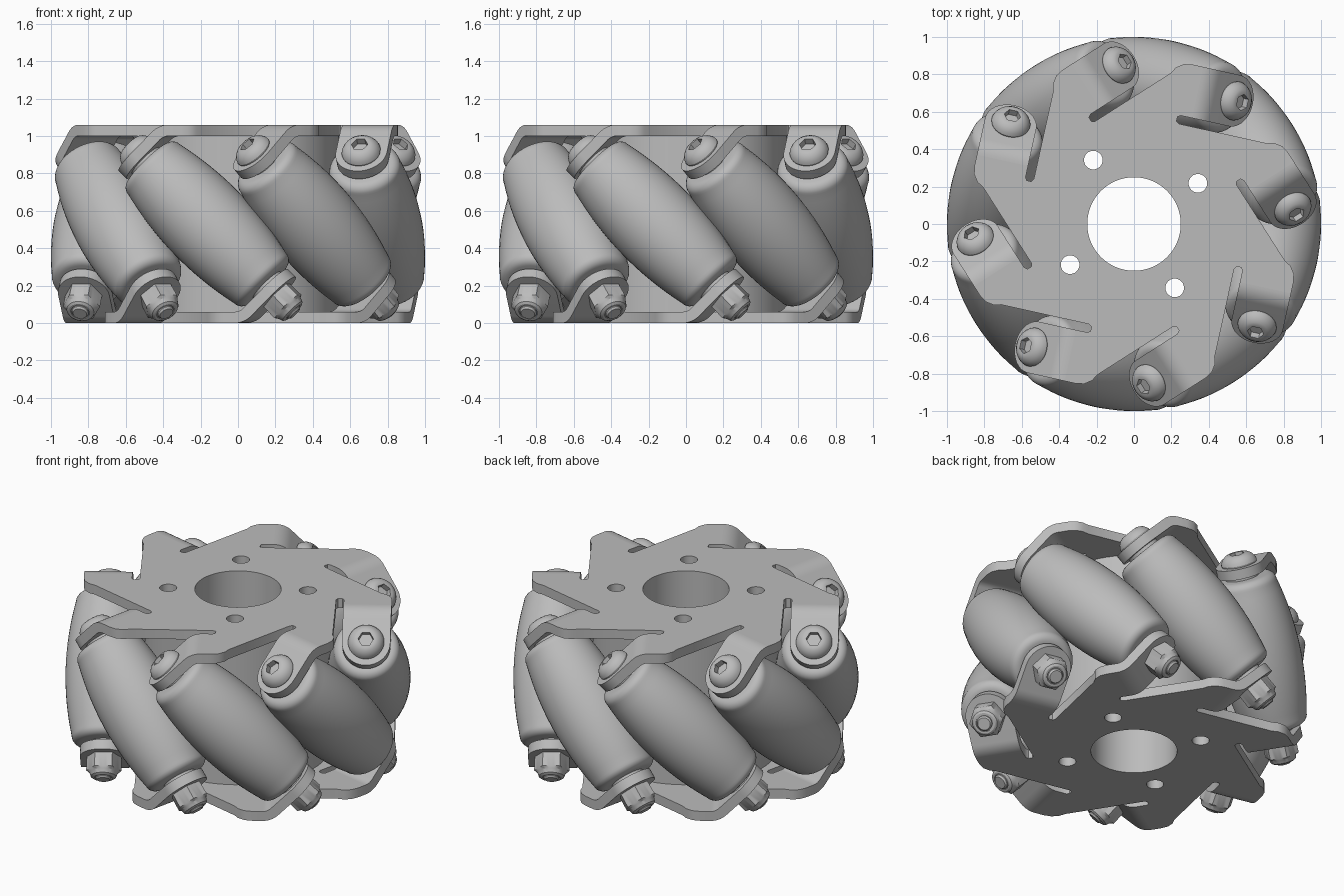
import bpy, bmesh
from math import sin, cos, pi, radians
from mathutils import Matrix

if "Cube" in bpy.data.objects:
    bpy.data.objects.remove(bpy.data.objects["Cube"])

COUNT = 8
STEP = 2 * pi / COUNT
START = radians(257.5)
MID = 0.53            # half height of the wheel
AXIS_R = 0.76         # distance of roller axis from wheel centre
THICK = 0.03          # half thickness of the plates
TAB_W = 0.14          # half width of the bent tabs
BEND_V, BEND_R = 0.18, 0.1
AXIS = Matrix.Translation((AXIS_R, 0, MID)) @ Matrix.Rotation(pi / 4, 4, 'X')

metal = bpy.data.materials.new("plain_grey")
metal.use_nodes = True
grey = (0.5, 0.5, 0.5, 1)
metal.diffuse_color = grey
metal.node_tree.nodes["Principled BSDF"].inputs["Base Color"].default_value = grey


def finish(mesh):
    mesh.materials.clear()
    mesh.materials.append(metal)
    for poly in mesh.polygons:
        poly.use_smooth = True
    mesh.set_sharp_from_angle(angle=radians(32))
    return mesh


def bm_to_mesh(bm, name):
    bmesh.ops.recalc_face_normals(bm, faces=bm.faces)
    mesh = bpy.data.meshes.new(name)
    bm.to_mesh(mesh)
    bm.free()
    return finish(mesh)


def place(name, mesh, matrix):
    obj = bpy.data.objects.new(name, mesh)
    obj.matrix_world = matrix
    bpy.context.collection.objects.link(obj)


def lathe(name, profile, steps=36):
    """Revolve (radius, t, is_hex) rings around the roller axis."""
    bm = bmesh.new()
    rings = []
    for r, t, is_hex in profile:
        ring = []
        for i in range(steps):
            a = 2 * pi * i / steps
            k = cos(pi / 6) / cos(a % (pi / 3) - pi / 6) if is_hex else 1
            ring.append(bm.verts.new(AXIS @ Matrix.Rotation(a, 4, 'Z')
                                     @ Matrix.Translation((r * k, 0, t)).translation))
        rings.append(ring)
    for a, b in zip(rings, rings[1:]):
        for i in range(steps):
            j = (i + 1) % steps
            bm.faces.new((a[i], a[j], b[j], b[i]))
    bm.faces.new(rings[0])
    bm.faces.new(rings[-1])
    return bm_to_mesh(bm, name)


def circle(radius, cx=0, cy=0, steps=64):
    return [(cx + radius * cos(2 * pi * i / steps),
             cy + radius * sin(2 * pi * i / steps)) for i in range(steps)]


def flat_shape(name, loops, half, z):
    """Extruded flat outline; inner loops become holes."""
    curve = bpy.data.curves.new(name, 'CURVE')
    curve.dimensions = '2D'
    curve.fill_mode = 'BOTH'
    curve.extrude = half
    for loop in loops:
        spline = curve.splines.new('POLY')
        spline.points.add(len(loop) - 1)
        for p, (x, y) in zip(spline.points, loop):
            p.co = (x, y, 0, 1)
        spline.use_cyclic_u = True
    temp = bpy.data.objects.new(name, curve)
    bpy.context.collection.objects.link(temp)
    graph = bpy.context.evaluated_depsgraph_get()
    mesh = bpy.data.meshes.new_from_object(temp.evaluated_get(graph))
    bpy.data.objects.remove(temp)
    bm = bmesh.new()
    bm.from_mesh(mesh)
    bmesh.ops.remove_doubles(bm, verts=bm.verts, dist=0.0002)
    bmesh.ops.translate(bm, verts=bm.verts, vec=(0, 0, z))
    return bm_to_mesh(bm, name)


def bent_tab():
    """Strip that leaves the plate, bends 45 degrees and ends in a round."""
    stations = []                       # v, z, normal angle, half width
    for i in range(9):
        a = pi / 4 * i / 8
        stations.append((BEND_V + BEND_R * sin(a),
                         2 * MID - THICK - BEND_R + BEND_R * cos(a), a, TAB_W))
    v0, z0 = stations[-1][:2]
    straight = 0.156
    for i in range(13):
        a = radians(88) * i / 12
        d = (straight + TAB_W * sin(a)) * cos(pi / 4)
        stations.append((v0 + d, z0 - d, pi / 4, TAB_W * cos(a)))
    bm = bmesh.new()
    rings = []
    for v, z, a, w in stations:
        rings.append([bm.verts.new((AXIS_R + su * w, -(v + sn * THICK * sin(a)),
                                    z + sn * THICK * cos(a)))
                      for su, sn in ((-1, -1), (1, -1), (1, 1), (-1, 1))])
    for a, b in zip(rings, rings[1:]):
        for i in range(4):
            j = (i + 1) % 4
            bm.faces.new((a[i], a[j], b[j], b[i]))
    bm.faces.new(rings[0])
    bm.faces.new(rings[-1])
    return bm_to_mesh(bm, "bent_tab")


# Plate outline: one arm with its slot, repeated around the centre
inner, outer = AXIS_R - TAB_W, AXIS_R + TAB_W
arm = [(0.575, 0.6), (0.575, 0.12), (0.585, 0.103), (0.61, 0.103), (inner, 0.12),
       (inner, BEND_V), (outer, BEND_V), (outer, 0.12), (0.892, 0.075), (0.865, 0.037)]
outline = []
for k in range(COUNT):
    c, s = cos(k * STEP), sin(k * STEP)
    outline += [(u * c + v * s, u * s - v * c) for u, v in arm]
holes = [circle(0.25)]
for k in range(4):
    a = pi / 4 + k * pi / 2
    holes.append(circle(0.05, 0.405 * cos(a), 0.405 * sin(a), 24))

plate = flat_shape("plate", [outline] + holes, THICK, 2 * MID - THICK)
drum = flat_shape("hub_drum", [circle(0.54)] + holes, MID - 2 * THICK, MID)
tab = bent_tab()

# Barrel roller with rounded rims
barrel = [(0.24 - 0.28 * t * t, t, False) for t in [0.41 * i / 8 for i in range(-8, 9)]]
edge_r = barrel[0][0]
rim = [(edge_r - 0.05 + 0.05 * cos(a), 0.41 + 0.05 * sin(a), False)
       for a in [pi / 2 * i / 6 for i in range(1, 7)]]
roller = lathe("roller", [(r, -t, h) for r, t, h in reversed(rim)] + barrel + rim, 48)

# Fasteners along the roller axis
spacer = lathe("spacer", [(0.1, -0.485, False), (0.1, 0.485, False)])
head = lathe("screw_head", [(0.1, 0.53, False), (0.105, 0.55, False), (0.1, 0.565, False),
                            (0.088, 0.583, False), (0.07, 0.597, False),
                            (0.055, 0.602, False), (0.045, 0.602, True),
                            (0.045, 0.565, True)])
nut = lathe("lock_nut", [(0.1, -0.53, True), (0.102, -0.625, True), (0.082, -0.637, False),
                         (0.074, -0.66, False), (0.062, -0.668, False),
                         (0.05, -0.668, False), (0.05, -0.66, False)])
shaft = lathe("bolt_shaft", [(0.045, 0.53, False), (0.045, -0.67, False),
                             (0.037, -0.68, False)])

# Assembly: the lower plate is the upper one turned over
base = Matrix.Rotation(START, 4, 'Z')
flip = (Matrix.Translation((0, 0, MID)) @ Matrix.Rotation(pi, 4, 'X')
        @ Matrix.Translation((0, 0, -MID)))
place("hub_drum", drum, base)
place("top_plate", plate, base)
place("bottom_plate", plate, base @ flip)
for k in range(COUNT):
    turn = Matrix.Rotation(START + k * STEP, 4, 'Z')
    for mesh in (roller, spacer, head, nut, shaft):
        place(f"{mesh.name}_{k + 1}", mesh, turn)
    place(f"top_tab_{k + 1}", tab, turn)
    place(f"bottom_tab_{k + 1}", tab, turn @ flip)
